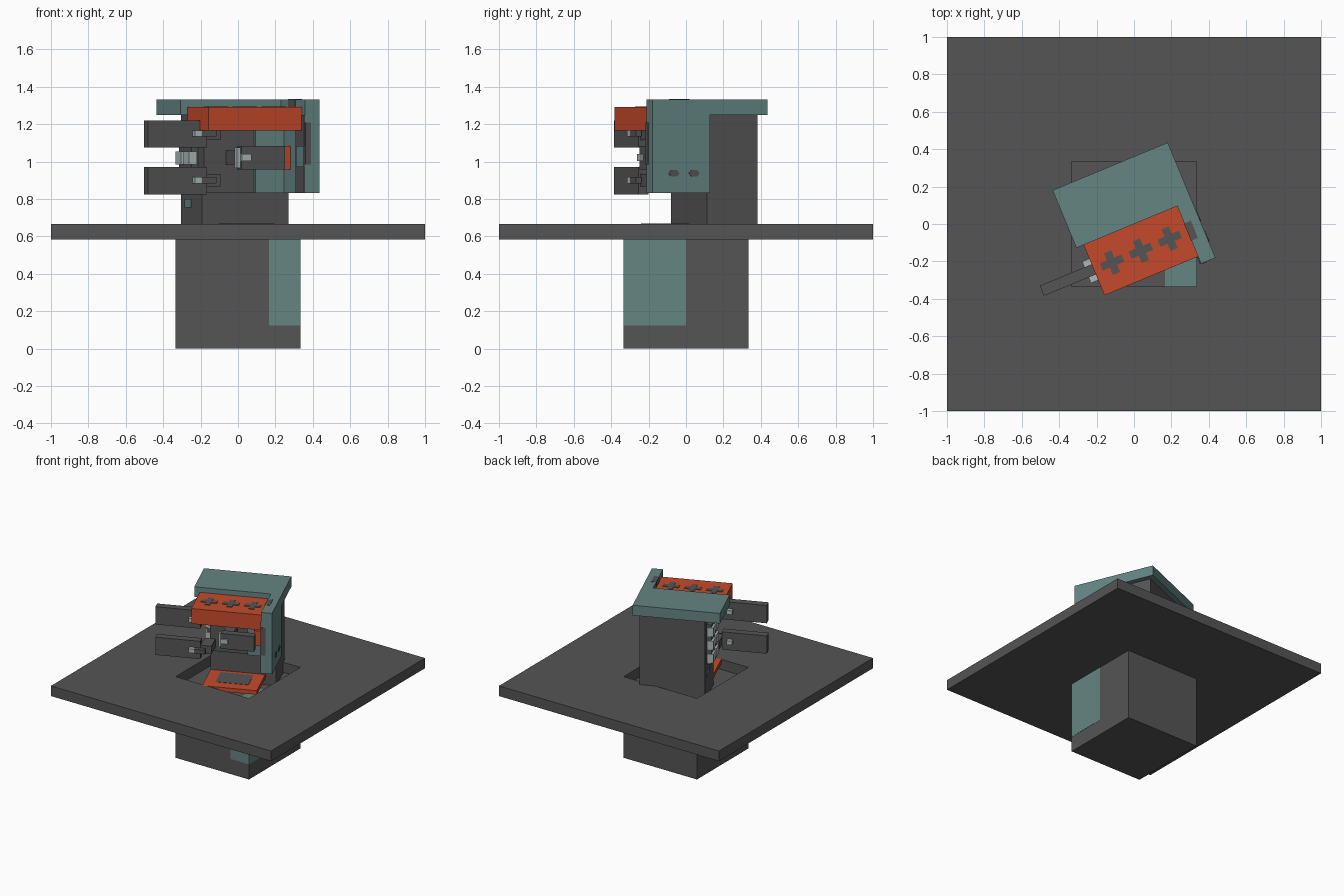
import bpy, bmesh, math
from mathutils import Matrix

if "Cube" in bpy.data.objects:
    bpy.data.objects.remove(bpy.data.objects["Cube"])

U = 1 / 24                                   # modelling unit: 48 units across the base
TURN = Matrix.Rotation(math.radians(22.5), 4, 'Z')
SCALE = Matrix.Scale(U, 4)


def material(name, rgb):
    m = bpy.data.materials.new(name)
    m.diffuse_color = (*rgb, 1)
    m.use_nodes = True
    m.node_tree.nodes["Principled BSDF"].inputs["Base Color"].default_value = m.diffuse_color
    return m


DARK = material("dark grey", (0.09, 0.09, 0.09))
TEAL = material("dull teal", (0.128, 0.232, 0.225))
ORANGE = material("burnt orange", (0.56, 0.068, 0.024))
SILVER = material("pale silver", (0.42, 0.48, 0.48))


def finish(name, bm, mat, turned):
    bmesh.ops.recalc_face_normals(bm, faces=bm.faces)
    bm.transform(TURN @ SCALE if turned else SCALE)
    me = bpy.data.meshes.new(name)
    bm.to_mesh(me)
    bm.free()
    me.materials.append(mat)
    ob = bpy.data.objects.new(name, me)
    bpy.context.collection.objects.link(ob)
    return ob


def box(name, mat, x, y, z, turned=True):
    """Box from (min, max) ranges in units."""
    bm = bmesh.new()
    bmesh.ops.create_cube(bm, size=1)
    for v in bm.verts:
        v.co = [r[0] if c < 0 else r[1] for c, r in zip(v.co, (x, y, z))]
    return finish(name, bm, mat, turned)


def prism(name, mat, pts, offset):
    """Closed outline given as 3D points, extruded by offset."""
    bm = bmesh.new()
    face = bm.faces.new([bm.verts.new(p) for p in pts])
    ext = bmesh.ops.extrude_face_region(bm, geom=[face])
    bmesh.ops.translate(bm, vec=offset,
                        verts=[g for g in ext["geom"] if isinstance(g, bmesh.types.BMVert)])
    return finish(name, bm, mat, True)


# Ground plate with a square opening
bm = bmesh.new()
bmesh.ops.create_grid(bm, x_segments=3, y_segments=3, size=24)
for v in bm.verts:
    v.co.z = 14
    for i in (0, 1):
        v.co[i] = math.copysign(24 if abs(v.co[i]) > 20 else 8, v.co[i])
bmesh.ops.delete(bm, geom=[f for f in bm.faces if f.calc_center_median().length < 14.5],
                 context='FACES')
ext = bmesh.ops.extrude_face_region(bm, geom=bm.faces[:])
bmesh.ops.translate(bm, vec=(0, 0, 2),
                    verts=[g for g in ext["geom"] if isinstance(g, bmesh.types.BMVert)])
finish("ground_plate", bm, DARK, False)

# Buried base block with its teal corner
box("base_block", DARK, (-8, 8), (-8, 8), (0, 14), False)
box("base_teal_corner", TEAL, (4, 8.04), (-8.04, 0), (3, 14.04), False)

# Turned housing: body, roof, side wall
box("body", DARK, (-5, 7), (0, 7), (14, 30))
box("roof", TEAL, (-8, 8), (0, 8), (30, 32))
box("side_wall", TEAL, (6, 8), (-8, 0), (20, 32))
box("front_panel_dark", DARK, (-5, 2), (-0.6, 0), (20, 28))
box("front_panel_teal", TEAL, (2, 6), (-1, 0), (20, 28))
box("wall_inner_strip", DARK, (5.9, 6), (-7.95, -5), (20, 30))
box("wall_inner_patch", TEAL, (5.8, 5.9), (-7.9, -5.5), (23.3, 26))
box("wall_front_patch", DARK, (6, 6.8), (-8.1, -8), (23.6, 29))
box("wall_top_patch", DARK, (5.95, 6.9), (-4.8, -2.4), (31, 32.05))
box("body_side_patch", TEAL, (-5.1, -5), (3.5, 5.6), (18.1, 19.2))

# Hexagonal bolt marks on the outer wall
for y in (-5, -2.2):
    prism("wall_bolt", DARK,
          [(8, y + 0.75 * math.cos(a * math.pi / 3), 22.5 + 0.5 * math.sin(a * math.pi / 3))
           for a in range(6)], (0.1, 0, 0))

# Orange top block with three cross marks
box("top_block", ORANGE, (-7, 6), (-7, 0), (28, 31))
quarter = [(1.5, -0.5), (1.5, 0.5), (0.5, 0.5)]
for cx in (-4.5, -0.5, 3.5):
    pts = []
    for k in range(4):
        c, s = round(math.cos(k * math.pi / 2)), round(math.sin(k * math.pi / 2))
        pts += [(cx + c * x - s * y, -3.5 + s * x + c * y, 31) for x, y in quarter]
    prism("cross_mark", DARK, pts, (0, 0, 0.1))

# Orange tray in the opening
box("tray", ORANGE, (-5, 5), (-7, 0), (15.2, 16))
box("tray_inset", DARK, (-3, 3), (-5, -0.8), (15.9, 16.05))

# Upper and lower levers with pins and link arms
for name, z in (("lower", 19.8), ("upper", 25.8)):
    box(name + "_lever", DARK, (-14.2, -6), (-4.1, -2.7), (z, z + 3.5))
    box(name + "_pin", SILVER, (-8, -7), (-4.9, -1.9), (z + 1.4, z + 2.2))
    box(name + "_link", DARK, (-7, -5), (-4.9, -4.1), (z + 1.4, z + 2.2))
    box(name + "_lever_mount", DARK, (-6, -4), (-3.8, -0.6), (z + 1, z + 2.6))

# Middle lever, its pin and the orange stop
box("middle_lever", DARK, (-1.9, 4.2), (-5.7, -4.3), (23, 26))
box("middle_pin", SILVER, (-1.9, -0.6), (-6, -3.6), (24.1, 25))
box("middle_pin_bar", SILVER, (-2.4, -1.9), (-5.4, -4.6), (23.2, 25.8))
box("middle_lever_mount", DARK, (-1.9, 0), (-4.3, 0), (23.6, 25.4))
box("orange_stop", ORANGE, (3.6, 6), (-3.2, -1), (23, 26))

# Silver gear teeth on the left side of the body
box("gear_core", DARK, (-5.9, -5), (1.4, 5.6), (20.6, 28.4))
for z in (21, 23.6, 26.2):
    for y in (1.2, 3.9):
        box("gear_tooth", SILVER, (-6.3, -5.2), (y, y + 1.9), (z, z + 1.7))
